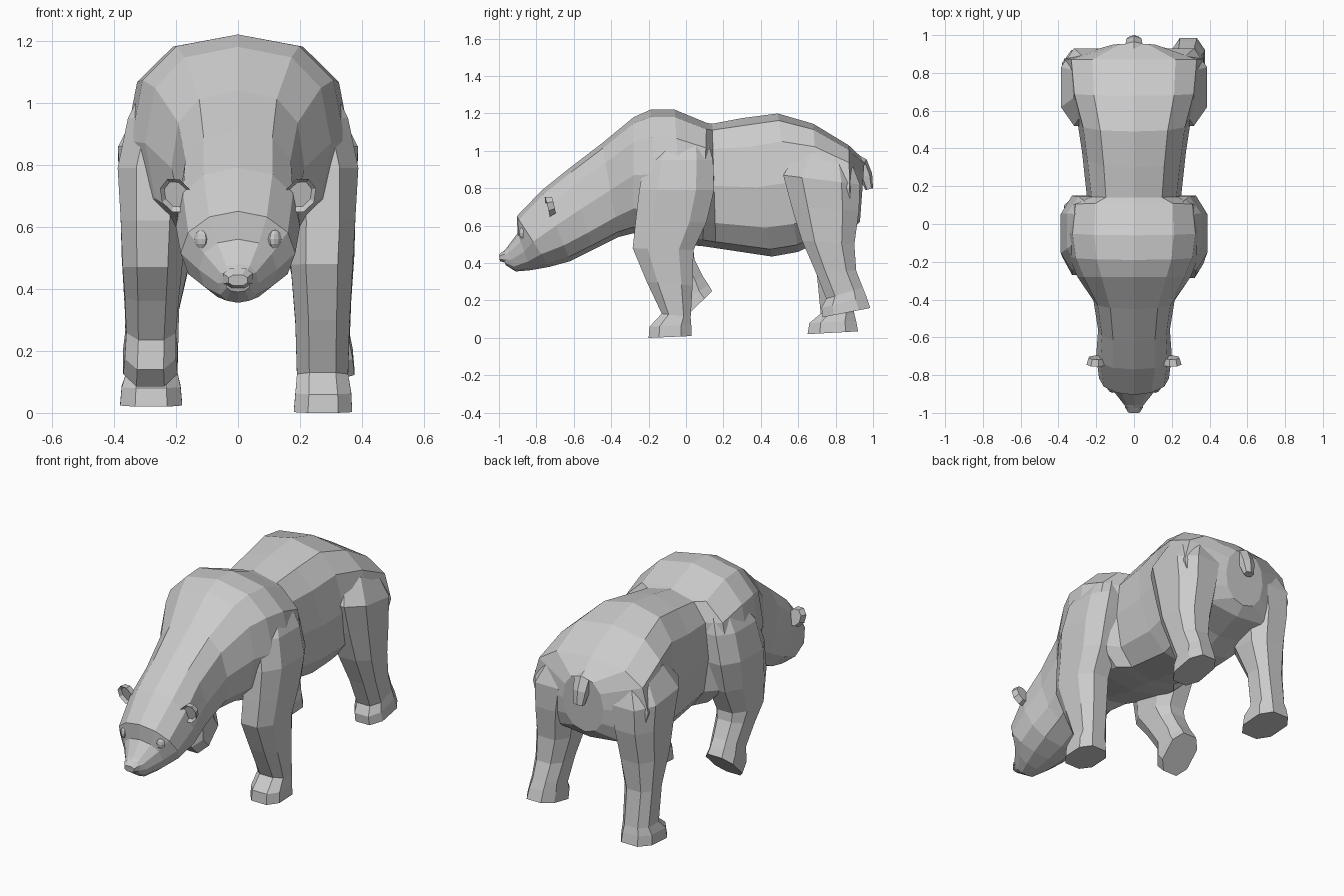
import bpy, bmesh, math
from mathutils import Matrix


def finish(name, bm):
    bmesh.ops.recalc_face_normals(bm, faces=bm.faces)
    mesh = bpy.data.meshes.new(name)
    bm.to_mesh(mesh)
    bm.free()
    ob = bpy.data.objects.new(name, mesh)
    bpy.context.collection.objects.link(ob)
    return ob


def loft(name, rings, sides, power, half_step=False, flip=1):
    """Each ring: (y, z) of one end, (y, z) of the opposite end, x inner, x outer, [power]."""
    bm = bmesh.new()
    off = 0.5 if half_step else 0
    loops = []
    for ya, za, yb, zb, x0, x1, *own in rings:
        p = own[0] if own else power
        fit = math.cos(math.pi / sides) ** p if half_step else 1
        loop = []
        for i in range(sides):
            t = 2 * math.pi * (i + off) / sides
            c, s = (math.copysign(abs(f) ** p, f) / fit for f in (math.cos(t), math.sin(t)))
            loop.append(bm.verts.new((flip * ((x0 + x1) / 2 + s * (x1 - x0) / 2),
                                      (ya + yb) / 2 + c * (ya - yb) / 2,
                                      (za + zb) / 2 + c * (za - zb) / 2)))
        loops.append(loop)
    for a, b in zip(loops, loops[1:]):
        for i in range(sides):
            j = (i + 1) % sides
            bm.faces.new((a[i], a[j], b[j], b[i]))
    bm.faces.new(loops[0])
    bm.faces.new(loops[-1])
    return finish(name, bm)


# Torso, neck and head: top point, bottom point, half width, roundness
body = [
    (-.985, .455, -.965, .39, .04, .8), (-.96, .48, -.91, .355, .065, .8),
    (-.90, .56, -.83, .362, .125, .9), (-.905, .65, -.73, .38, .185, 1),
    (-.77, .79, -.62, .41, .2, .85), (-.62, .91, -.50, .47, .19, .78),
    (-.45, 1.04, -.36, .54, .215, .78), (-.28, 1.18, -.28, .56, .30, .8),
    (-.19, 1.22, -.15, .53, .345, .8), (-.06, 1.22, -.02, .50, .365, .8),
    (.11, 1.15, .09, .49, .345, .75), (.14, 1.145, .16, .48, .25, .75),
    (.30, 1.175, .46, .435, .275, .78), (.49, 1.20, .60, .46, .30, .75),
    (.68, 1.145, .72, .52, .35, .72), (.87, 1.03, .88, .57, .37, .75),
    (.955, .95, .93, .62, .13, .9)]
loft("body", [r[:4] + (-r[4],) + r[4:] for r in body], 12, .78)

# Legs: front point, back point, inner x, outer x
shoulder = [
    (-.16, 1.04, .12, 1.04, .10, .31), (-.22, .95, .145, .95, .10, .355),
    (-.25, .79, .15, .79, .14, .388), (-.27, .62, .11, .62, .17, .378)]
planted_front = [
    (-.285, .48, .04, .47, .17, .37), (-.21, .30, .035, .28, .185, .36),
    (-.13, .13, .025, .11, .19, .355), (-.195, .06, .028, .07, .185, .365),
    (-.20, 0, .03, .01, .18, .368)]
lifted_front = [
    (-.25, .47, .04, .47, .18, .372), (-.16, .36, .045, .42, .19, .365),
    (-.075, .235, .09, .33, .20, .36), (-.085, .14, .12, .285, .20, .365),
    (-.03, .085, .14, .25, .195, .37)]
thigh = [
    (.60, 1.0, .88, .95, .08, .32), (.52, .87, .93, .82, .10, .387),
    (.565, .70, .925, .68, .13, .38)]
lifted_rear = [
    (.62, .52, .90, .50, .16, .375), (.69, .36, .91, .36, .19, .365),
    (.75, .21, .945, .27, .20, .36), (.725, .16, .965, .22, .20, .37),
    (.73, .11, .985, .16, .20, .375)]
planted_rear = [
    (.62, .52, .89, .50, .15, .375), (.70, .34, .875, .33, .19, .365),
    (.72, .13, .90, .13, .195, .36), (.66, .08, .91, .09, .185, .375),
    (.65, .02, .92, .035, .18, .38)]
loft("right_front_leg", shoulder + planted_front, 8, .75, True)
loft("left_front_leg", shoulder + lifted_front, 8, .75, True, -1)
loft("right_rear_leg", thigh + lifted_rear, 8, .75, True)
loft("left_rear_leg", thigh + planted_rear, 8, .75, True, -1)

# Nose and tail
loft("nose", [(-1.0, .445, -.995, .41, -.03, .03), (-.975, .467, -.96, .40, -.048, .048)], 8, .8, True)
loft("tail", [(.90, .99, .90, .90, -.03, .03), (.965, .955, .92, .88, -.05, .05),
              (.995, .88, .93, .85, -.045, .045), (1.0, .80, .96, .79, -.03, .03)], 6, .8)

for side, label in ((1, "right"), (-1, "left")):
    # Cupped ear: short disc with a sunken front
    bm = bmesh.new()
    bmesh.ops.create_cone(bm, cap_ends=True, segments=8, radius1=.055, radius2=.046, depth=.036,
                          matrix=Matrix.Rotation(-math.pi / 2, 4, 'X'))
    front = min(bm.faces, key=lambda f: f.calc_center_median().y)
    bmesh.ops.inset_region(bm, faces=[front], thickness=.014)
    bmesh.ops.translate(bm, verts=front.verts, vec=(0, .016, 0))
    bmesh.ops.scale(bm, verts=bm.verts, vec=(.9, 1, 1.1))
    ear = finish(label + "_ear", bm)
    ear.location = (side * .2, -.725, .705)
    ear.rotation_euler = (math.radians(15), math.radians(25 * side), math.radians(10 * side))

    # Eye
    bm = bmesh.new()
    bmesh.ops.create_uvsphere(bm, u_segments=10, v_segments=6, radius=.032)
    bmesh.ops.scale(bm, verts=bm.verts, vec=(.8, .6, 1))
    eye = finish(label + "_eye", bm)
    eye.location = (side * .118, -.872, .56)
    eye.rotation_euler = (0, 0, math.radians(40 * side))
